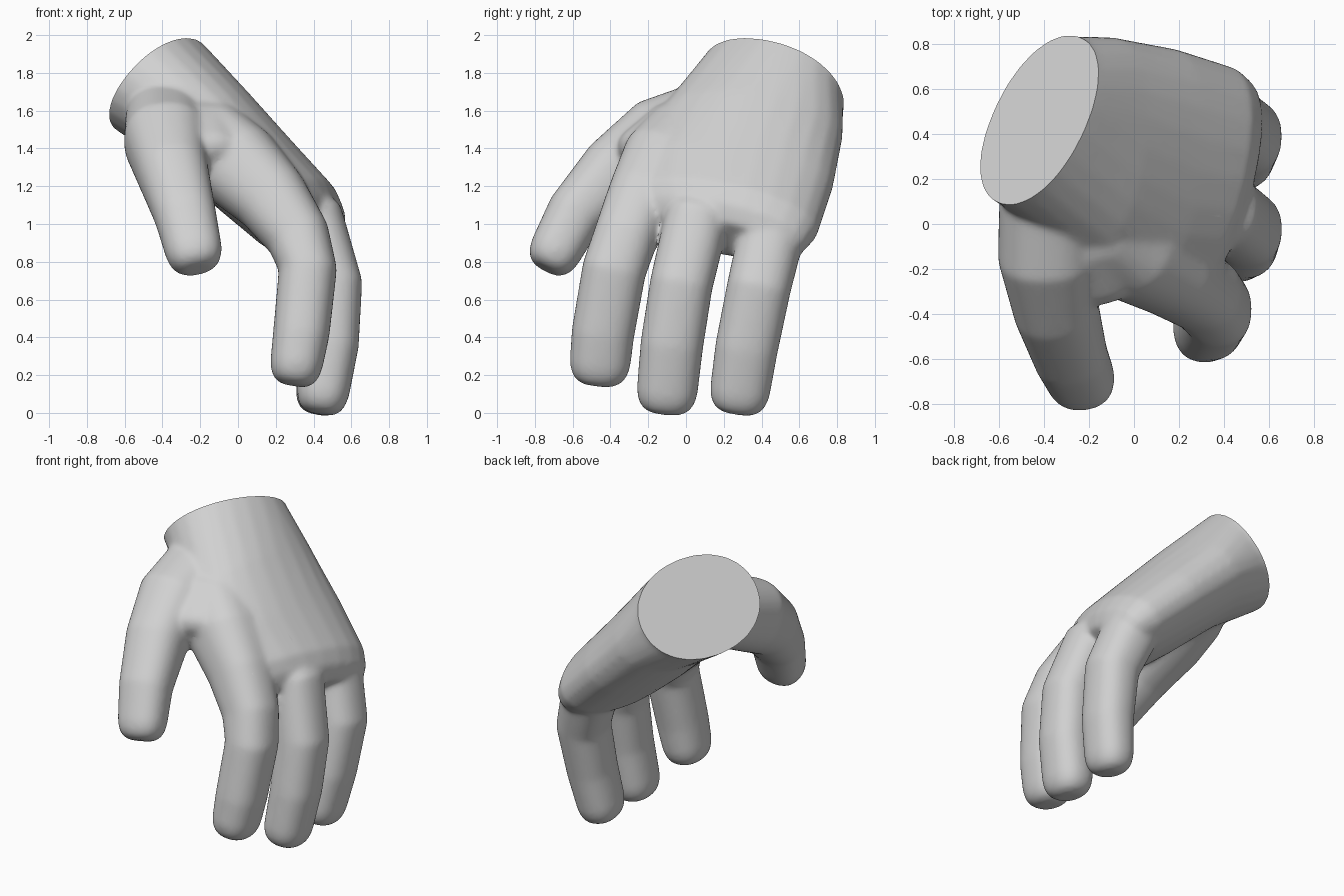
import bpy, bmesh, math
from mathutils import Vector as V

if "Cube" in bpy.data.objects:
    bpy.data.objects.remove(bpy.data.objects["Cube"])

skin = bpy.data.materials.new("grey")
skin.diffuse_color = (0.64, 0.64, 0.64, 1)
skin.use_nodes = True
skin.node_tree.nodes["Principled BSDF"].inputs["Base Color"].default_value = skin.diffuse_color

bm = bmesh.new()
SIDES = 24


def loft(rings, power=2.3):
    """Closed shell through rings given as (centre, half-width vector, half-depth vector)."""
    rows = []
    for c, u, v in rings:
        row = []
        for i in range(SIDES):
            a = 2 * math.pi * i / SIDES
            ca, sa = math.cos(a), math.sin(a)
            p = c + u * math.copysign(abs(ca) ** (2 / power), ca) + v * math.copysign(abs(sa) ** (2 / power), sa)
            row.append(bm.verts.new(p))
        rows.append(row)
    faces = [bm.faces.new(rows[0]), bm.faces.new(rows[-1])]
    for a, b in zip(rows, rows[1:]):
        for i in range(SIDES):
            j = (i + 1) % SIDES
            faces.append(bm.faces.new((a[i], a[j], b[j], b[i])))
    bmesh.ops.recalc_face_normals(bm, faces=faces)


def digit(points, side=V((0, 1, 0))):
    """Tube through (x, y, z, half-width, half-depth) with a blunt rounded tip."""
    cs = [V(p[:3]) for p in points]
    rings = []
    for i, p in enumerate(points):
        t = (cs[min(i + 1, len(cs) - 1)] - cs[max(i - 1, 0)]).normalized()
        u = (side - t * side.dot(t)).normalized()
        rings.append((cs[i], u * p[3], t.cross(u) * p[4]))
    c, u, v = rings[-1]
    for step, s in ((0.05, 0.93), (0.09, 0.78), (0.115, 0.5)):
        rings.append((c + t * step, u * s, v * s))
    loft(rings)


# Palm, from beyond the wrist cut to the knuckle row
normal = V((-0.67, 0.40, 0.62)).normalized()
wrist = V((-0.42, 0.46, 1.73))
wu, wv = V((0.17, 0.37, -0.06)), V((0.195, -0.049, 0.25))
back = V((0.744, 0, 0.668))
palm = [(wrist + normal * 0.12, wu, wv), (wrist, wu, wv)]
for c, w, d in (((-0.16, 0.34, 1.51), (0.06, 0.49, -0.05), 0.285),
                ((0.10, 0.23, 1.25), (0.07, 0.55, -0.05), 0.265),
                ((0.31, 0.19, 1.05), (0.11, 0.51, -0.09), 0.245),
                ((0.38, 0.18, 0.98), (0.11, 0.46, -0.09), 0.205),
                ((0.43, 0.17, 0.93), (0.10, 0.39, -0.08), 0.13)):
    palm.append((V(c), V(w), back * d))
loft(palm, 2.1)

# Index, middle and little fingers
digit([(-0.28, 0.20, 1.58, 0.18, 0.18), (-0.13, -0.01, 1.43, 0.23, 0.22), (0.0, -0.12, 1.31, 0.23, 0.235),
       (0.18, -0.23, 1.13, 0.19, 0.20), (0.32, -0.32, 0.93, 0.17, 0.17), (0.37, -0.38, 0.76, 0.17, 0.155),
       (0.335, -0.44, 0.42, 0.167, 0.15), (0.31, -0.455, 0.26, 0.162, 0.14)])
digit([(0.20, 0.12, 1.20, 0.15, 0.14), (0.40, 0.055, 1.02, 0.17, 0.165), (0.50, -0.025, 0.68, 0.167, 0.16),
       (0.49, -0.075, 0.36, 0.167, 0.15), (0.45, -0.10, 0.11, 0.162, 0.14)])
digit([(0.20, 0.50, 1.20, 0.15, 0.14), (0.39, 0.46, 0.98, 0.175, 0.175), (0.50, 0.385, 0.66, 0.17, 0.16),
       (0.48, 0.32, 0.34, 0.167, 0.145), (0.44, 0.285, 0.11, 0.16, 0.135)])

# Thumb
digit([(-0.33, 0.30, 1.57, 0.18, 0.18), (-0.38, 0.08, 1.53, 0.22, 0.22), (-0.38, -0.14, 1.44, 0.225, 0.235),
       (-0.345, -0.38, 1.27, 0.19, 0.195), (-0.28, -0.59, 1.05, 0.165, 0.155),
       (-0.235, -0.69, 0.86, 0.152, 0.14)], V((1, 0, 0)))

# Web between thumb and index finger
digit([(-0.26, 0.10, 1.52, 0.22, 0.20), (-0.19, -0.08, 1.44, 0.22, 0.20),
       (-0.15, -0.22, 1.37, 0.18, 0.16)], V((1, 0, 0)))

mesh = bpy.data.meshes.new("shells")
bm.to_mesh(mesh)
bm.free()
hand = bpy.data.objects.new("hand", mesh)
bpy.context.collection.objects.link(hand)

# Fuse the shells into one skin and soften the joins
fuse = hand.modifiers.new("fuse", 'REMESH')
fuse.mode = 'VOXEL'
fuse.voxel_size = 0.0125
soft = hand.modifiers.new("soften", 'SMOOTH')
soft.factor = 0.5
soft.iterations = 30
thin = hand.modifiers.new("thin", 'DECIMATE')
thin.ratio = 0.3
fused = bpy.data.meshes.new_from_object(hand.evaluated_get(bpy.context.evaluated_depsgraph_get()))
hand.modifiers.clear()

# Cut the wrist flat and close it
bm = bmesh.new()
bm.from_mesh(fused)
bmesh.ops.bisect_plane(bm, geom=bm.verts[:] + bm.edges[:] + bm.faces[:], plane_co=wrist,
                       plane_no=normal, clear_outer=True)
bmesh.ops.holes_fill(bm, edges=[e for e in bm.edges if e.is_boundary], sides=0)
bm.to_mesh(fused)
bm.free()
hand.data = fused
fused.materials.clear()
fused.materials.append(skin)

bpy.context.view_layer.objects.active = hand
hand.select_set(True)
bpy.ops.object.shade_smooth_by_angle(angle=math.radians(40))
